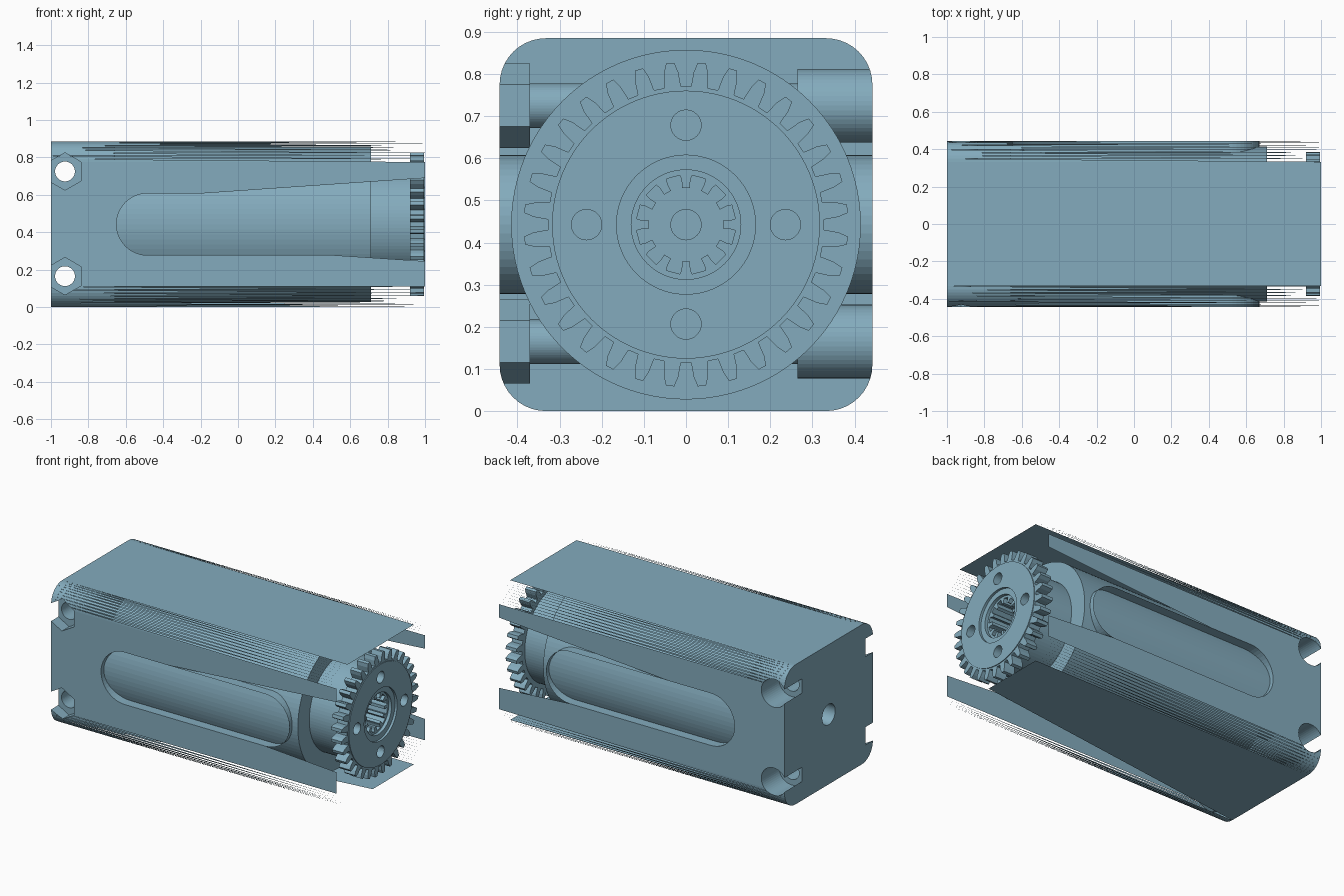
import bpy, bmesh
from math import sin, cos, pi, tau
from mathutils import Vector

if "Cube" in bpy.data.objects:
    bpy.data.objects.remove(bpy.data.objects["Cube"])

steel = bpy.data.materials.new("steel_blue")
steel.use_nodes = True
steel.diffuse_color = (0.23, 0.41, 0.51, 1)
steel.node_tree.nodes["Principled BSDF"].inputs["Base Color"].default_value = steel.diffuse_color

H = 0.4425      # half width of the housing, and height of its axis
R = 0.11        # corner radius


def circle(r, u=0, v=H, n=64, turn=0.0):
    return [(u + r * cos(tau * i / n + turn), v + r * sin(tau * i / n + turn)) for i in range(n)]


def toothed(count, root, tip, root_share, tip_share):
    """Outline of a toothed wheel, with a gap at the top."""
    pts, pitch = [], tau / count
    for i in range(count):
        mid = pi / 2 + (i + 0.5) * pitch
        for r, s in ((root, -root_share), (0.6 * tip + 0.4 * root, -0.5 * (root_share + tip_share) * 1.1),
                     (tip, -tip_share), (tip, tip_share),
                     (0.6 * tip + 0.4 * root, 0.5 * (root_share + tip_share) * 1.1), (root, root_share)):
            a = mid + s * pitch
            pts.append((r * cos(a), H + r * sin(a)))
    return pts


def prism(name, pts, axis, a, b):
    """Extrude an outline along x (outline in y, z) or along y (outline in x, z)."""
    bm = bmesh.new()

    def place(p, t):
        return (t, p[0], p[1]) if axis == "x" else (p[0], t, p[1])
    ends = [[bm.verts.new(place(p, t)) for p in pts] for t in (a, b)]
    for ring in ends:
        bm.faces.new(ring)
    for i in range(len(pts)):
        j = (i + 1) % len(pts)
        bm.faces.new((ends[0][i], ends[0][j], ends[1][j], ends[1][i]))
    bmesh.ops.recalc_face_normals(bm, faces=bm.faces)
    me = bpy.data.meshes.new(name)
    bm.to_mesh(me)
    bm.free()
    me.materials.append(steel)
    ob = bpy.data.objects.new(name, me)
    bpy.context.collection.objects.link(ob)
    return ob


def cut(ob, cutter, operation="DIFFERENCE"):
    """Apply a boolean and remove the cutter."""
    cutter.hide_render = True
    mod = ob.modifiers.new("cut", "BOOLEAN")
    mod.operation, mod.solver, mod.object = operation, "EXACT", cutter
    dg = bpy.context.evaluated_depsgraph_get()
    me = bpy.data.meshes.new_from_object(ob.evaluated_get(dg))
    ob.modifiers.clear()
    ob.data = me
    bpy.data.objects.remove(cutter)


def on_plane(bm, point, normal):
    return [f for f in bm.faces if abs(f.normal.dot(normal)) > 0.99
            and all(abs((v.co - point).dot(normal)) < 1e-4 for v in f.verts)]


def split(bm, point, normal, a, b):
    """Split the faces lying on a plane along the line from a to b."""
    faces = on_plane(bm, point, normal)
    geom = set(faces)
    for f in faces:
        geom.update(f.edges)
        geom.update(f.verts)
    side = (b - a).cross(normal).normalized()
    bmesh.ops.bisect_plane(bm, geom=list(geom), dist=1e-6, plane_co=a, plane_no=side)
    return side


def drop(bm, point, normal, rule):
    doomed = [f for f in on_plane(bm, point, normal) if rule(f.calc_center_median())]
    bmesh.ops.delete(bm, geom=doomed, context="FACES")


# Housing block with rounded long edges
STEPS = 10
corners = []
for q, (sy, sz) in enumerate(((1, 1), (-1, 1), (-1, -1), (1, -1))):
    corners.append([(sy * (H - R) + R * cos(pi / 2 * (q + k / STEPS)),
                     H + sz * (H - R) + R * sin(pi / 2 * (q + k / STEPS))) for k in range(STEPS + 1)])
housing = prism("housing", [p for c in corners for p in c], "x", -1, 1)

# Bolt holes, nut pockets and counterbores
for z in (0.165, 0.725):
    cut(housing, prism("bolt_hole", circle(0.053, -0.925, z, 48), "y", -0.6, 0.6))
    cut(housing, prism("nut_pocket", circle(0.1, -0.925, z, 6, pi / 2), "y", -0.6, -0.37))
    cut(housing, prism("counterbore", circle(0.0875, -0.925, z, 48), "y", 0.265, 0.6))

# Long side windows
window = [(0.505 + 0.165 * sin(pi * i / 24), H - 0.165 * cos(pi * i / 24)) for i in range(25)]
window += [(-0.485 - 0.165 * sin(pi * i / 24), H + 0.165 * cos(pi * i / 24)) for i in range(25)]
for s in (-1, 1):
    cut(housing, prism("window", window, "y", s * 0.35, s * 0.6))

# Hole in the closed end
cut(housing, prism("end_hole", circle(0.065), "x", -1.2, -0.75))

# Open the gear end and thin the skin
bm = bmesh.new()
bm.from_mesh(housing.data)
bmesh.ops.triangulate(bm, faces=bm.faces)
drop(bm, Vector((1, 0, 0)), Vector((1, 0, 0)), lambda c: True)

# Side walls open from the window towards the gear
for s in (-1, 1):
    wall, out = Vector((0, s * H, 0)), Vector((0, s, 0))
    for (x0, z0), (x1, z1) in (((-0.2, 0.607), (1, 0.69)), ((0.5, 0.278), (1, 0.245))):
        split(bm, wall, out, Vector((x0, s * H, z0)), Vector((x1, s * H, z1)))
    drop(bm, wall, out, lambda c: c.x > -0.3
         and 0.278 - 0.066 * (c.x - 0.5) < c.z < 0.607 + 0.0692 * (c.x + 0.2))

# Bottom plate tapers towards the gear
a, b = Vector((-1, R - H, 0)), Vector((1, -0.08, 0))
down = Vector((0, 0, -1))
side = split(bm, a, down, a, b)
s = 1 if side.y < 0 else -1
drop(bm, a, down, lambda c: s * (c - a).dot(side) > 0)

# Rounded edges are long slivers that taper to points
for ring in corners:
    for p, q in zip(ring, ring[1:]):
        a, b, gone = Vector((-1, *p)), Vector((1, *q)), Vector((1, *p))
        normal = (b - a).cross(gone - a).normalized()
        side = split(bm, a, normal, a, b)
        way = (gone - a).dot(side)
        drop(bm, a, normal, lambda c: (c - a).dot(side) * way > 0)
bm.to_mesh(housing.data)
bm.free()

# Motor case inside the housing
prism("motor_case", circle(0.415, n=96), "x", -0.66, 0.71)

# Gear with a hub behind it and a raised face
gear = prism("gear", toothed(32, 0.328, 0.385, 0.31, 0.13), "x", 0.92, 0.995)
cut(gear, prism("gear_face", circle(0.318, n=96), "x", 0.95, 1.0), "UNION")
cut(gear, prism("hub", circle(0.3, n=96), "x", 0.705, 0.94), "UNION")

# Stepped splined bore and four lightening holes
cut(gear, prism("bore_step", circle(0.165), "x", 0.985, 1.2))
cut(gear, prism("bore", circle(0.13), "x", 0.965, 1.2))
cut(gear, prism("spline", toothed(12, 0.088, 0.118, 0.3, 0.27), "x", 0.78, 1.2))
cut(gear, prism("shaft_hole", circle(0.036, n=32), "x", 0.72, 1.2))
for i in range(4):
    y, z = 0.236 * cos(i * pi / 2), H + 0.236 * sin(i * pi / 2)
    cut(gear, prism("gear_hole", circle(0.036, y, z, 32), "x", 0.75, 1.2))
